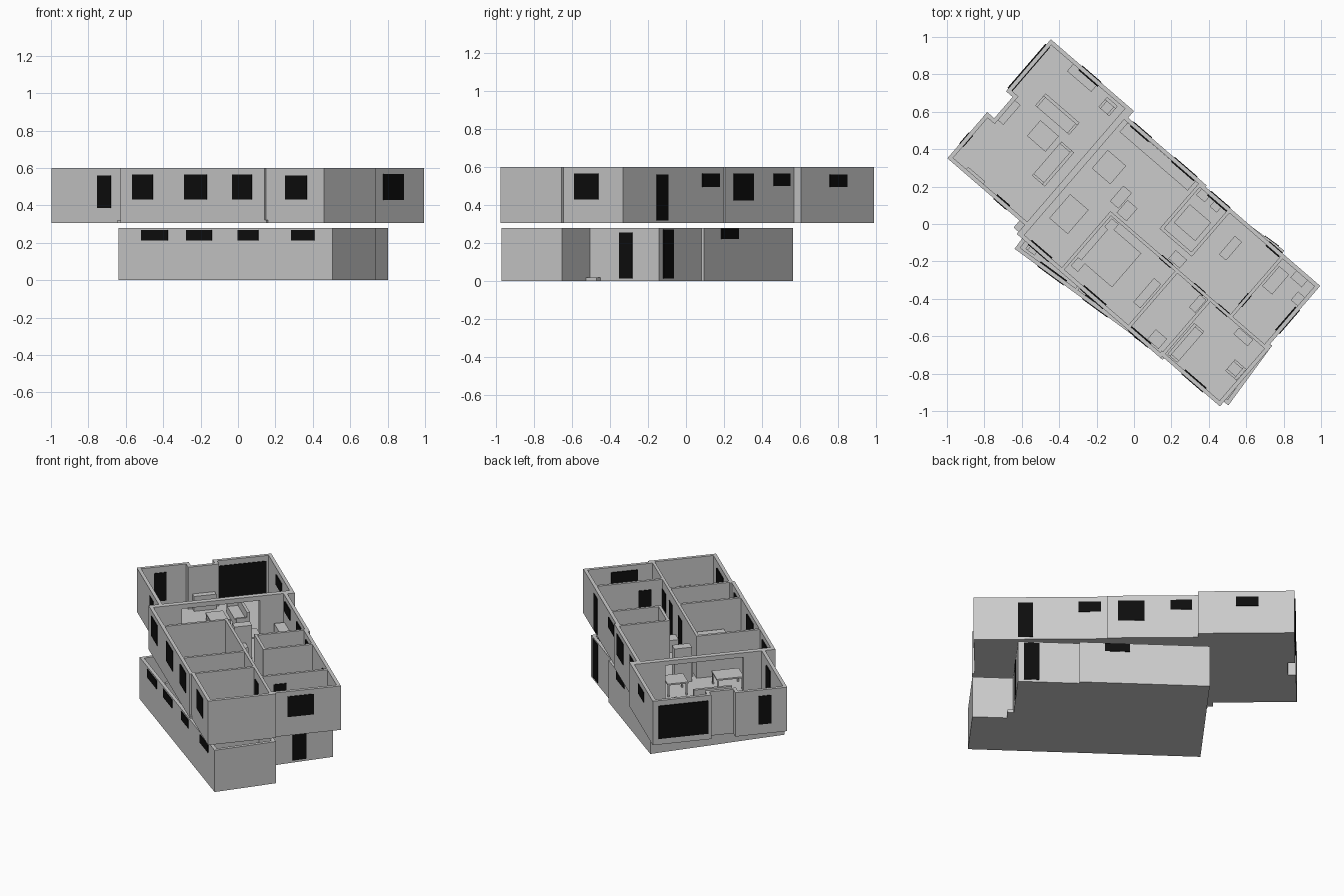
import bpy, bmesh, math
from mathutils import Vector, Matrix

if "Cube" in bpy.data.objects:
    bpy.data.objects.remove(bpy.data.objects["Cube"])

UP, LOW = math.radians(-40.8), math.radians(-36.2)   # plan rotation of each storey
black = bpy.data.materials.new("dark_glass")
black.diffuse_color = (0.004, 0.004, 0.004, 1)
black.use_nodes = True
black.node_tree.nodes["Principled BSDF"].inputs["Base Color"].default_value = black.diffuse_color


def finish(name, bm, ang, mat=None):
    bm.transform(Matrix.Rotation(ang, 4, 'Z'))
    bmesh.ops.recalc_face_normals(bm, faces=bm.faces)
    me = bpy.data.meshes.new(name)
    bm.to_mesh(me)
    bm.free()
    ob = bpy.data.objects.new(name, me)
    bpy.context.collection.objects.link(ob)
    if mat:
        me.materials.append(mat)
    return ob


def add_box(bm, s0, s1, t0, t1, z0, z1):
    m = Matrix.Translation(((s0+s1)/2, (t0+t1)/2, (z0+z1)/2)) @ Matrix.Diagonal((s1-s0, t1-t0, z1-z0, 1))
    bmesh.ops.create_cube(bm, size=1, matrix=m)


def boxes(name, ang, items, mat=None):
    bm = bmesh.new()
    for b in items:
        add_box(bm, *b)
    return finish(name, bm, ang, mat)


def slab(name, ang, pts, z0, z1):
    bm = bmesh.new()
    f = bm.faces.new([bm.verts.new((x, y, z0)) for x, y in pts])
    r = bmesh.ops.extrude_face_region(bm, geom=[f])
    bmesh.ops.translate(bm, vec=(0, 0, z1-z0), verts=[v for v in r['geom'] if isinstance(v, bmesh.types.BMVert)])
    finish(name, bm, ang)


def ring_wall(name, ang, pts, z0, z1, th):
    # mitred wall following a counter-clockwise outline
    P = [Vector(p) for p in pts]
    n = len(P)
    bm = bmesh.new()
    cols = []
    for i in range(n):
        d0, d1 = (P[i]-P[i-1]).normalized(), (P[(i+1) % n]-P[i]).normalized()
        n0, n1 = Vector((-d0.y, d0.x)), Vector((-d1.y, d1.x))
        q = P[i] + (n0+n1) * th / (1 + n0.dot(n1))
        cols.append([bm.verts.new((*c, z)) for c, z in ((P[i], z0), (P[i], z1), (q, z1), (q, z0))])
    for i in range(n):
        a, b = cols[i], cols[(i+1) % n]
        for k in range(4):
            bm.faces.new((a[k], b[k], b[(k+1) % 4], a[(k+1) % 4]))
    finish(name, bm, ang)


def panes(name, ang, items, th=0.025):
    # each: wall side, wall position, world range (x for front, y otherwise), z range
    c, s = math.cos(ang), -math.sin(ang)
    out = []
    for side, pos, a, b, z0, z1 in items:
        if side == 'front':
            r = [(w - s*pos)/c for w in (a, b)]
            out.append((r[0], r[1], pos-.004, pos+th+.004, z0, z1))
        elif side == 'back':
            r = [(c*pos - w)/s for w in (b, a)]
            out.append((r[0], r[1], pos-th-.004, pos+.004, z0, z1))
        else:
            r = [(w + s*pos)/c for w in (a, b)]
            out.append((pos-th-.004, pos+.004, r[0], r[1], z0, z1))
    boxes(name, ang, out, black)


# lower storey shell
low = [(-.437, -.484), (.98, -.484), (.98, -.089), (.732, -.089), (.732, .36),
       (.356, .36), (.356, .378), (-.437, .378)]
slab("lower_floor", LOW, low, 0, .012)
ring_wall("lower_walls", LOW, low, 0, .28, .022)
boxes("porch_step", LOW, [(.732, .77, -.089, -.02, 0, .02)])
boxes("lower_partitions", LOW, [
    (-.42, .72, -.06, -.042, .012, .28), (-.05, -.032, -.47, -.06, .012, .28),
    (.33, .348, -.47, -.06, .012, .28), (.33, .348, -.05, .36, .012, .28),
    (.70, .718, -.47, -.06, .012, .28)])
panes("lower_windows", LOW, [
    ('front', -.484, x0, x1, .212, .268)
    for x0, x1 in ((-.515, -.375), (-.275, -.14), (0, .11), (.285, .41))] + [
    ('back', .378, .185, .275, .222, .276)])
panes("lower_doors", LOW, [('end', .732, -.35, -.28, .015, .255), ('back', .36, -.12, -.065, .015, .272)])
boxes("lower_corner_chair", LOW, [(-.39, -.33, -.45, -.39, .012, .06), (-.39, -.375, -.45, -.39, .06, .11)])

# upper storey shell
up = [(-.985, -.386), (-.44, -.386), (-.44, -.45), (.577, -.45), (.577, -.438), (.985, -.438),
      (.985, -.012), (.97, -.012), (.97, .40), (.16, .40), (.16, .41), (-.395, .41),
      (-.395, .457), (-.982, .457), (-.982, .09), (-.935, .09), (-.935, -.06), (-.985, -.06)]
B, T = .318, .60
slab("upper_floor", UP, up, .305, B)
ring_wall("upper_walls", UP, up, .305, T, .022)
boxes("floor_edges", UP, [(-.475, -.43, -.435, -.37, .305, .322), (.57, .59, -.45, -.43, .305, .322)])
boxes("upper_partitions", UP, [
    (-.44, -.405, -.43, -.25, B, T), (-.44, -.405, .24, .44, B, T), (-.44, -.405, -.25, .24, .57, T),
    (-.13, .97, -.048, -.03, B, T),
    (-.14, -.122, -.43, -.03, B, T), (.33, .348, -.43, -.03, B, T), (.563, .581, -.43, -.03, B, T),
    (.12, .138, .07, .39, B, T), (.33, .348, .07, .39, B, T), (.13, .34, .07, .088, B, T),
    (.706, .724, -.03, .39, B, T)])
panes("upper_windows", UP, [
    ('front', -.386, -.75, -.68, .385, .56)] + [
    ('front', -.45, x0, x1, .432, .565)
    for x0, x1 in ((-.565, -.455), (-.285, -.165), (-.03, .075))] + [
    ('front', -.438, .255, .37, .432, .56), ('end', .97, -.585, -.46, .43, .567),
    ('back', .40, .085, .175, .495, .565), ('back', .41, .25, .355, .425, .565),
    ('back', .41, .46, .545, .50, .567), ('back', .457, .755, .845, .495, .56)])
panes("upper_back_door", UP, [('back', .40, -.155, -.095, .32, .56)])
boxes("left_end_glazing", UP, [(-.988, -.956, .11, .42, .345, .565), (-.989, -.959, -.285, -.205, .37, .56)], black)
boxes("inner_doors", UP, [(s, s+.08, -.052, -.026, B, .54) for s in (.22, .45, .62)]
      + [(.702, .728, .04, .12, B, .54)], black)


# furniture
def sofa(name, s, t, w, d, along_t=False, flip=1, h=.10):
    bm = bmesh.new()
    add_box(bm, -w/2, w/2, -d/2, d/2, B, B+h*.45)
    add_box(bm, -w/2, w/2, d/2-.018, d/2, B, B+h)
    for k in (-1, 1):
        add_box(bm, k*(w/2-.007)-.007, k*(w/2-.007)+.007, -d/2, d/2, B, B+h*.65)
    bm.transform(Matrix.Translation((s, t, 0)) @ Matrix.Rotation((math.pi/2 if along_t else 0) + (0 if flip > 0 else math.pi), 4, 'Z'))
    finish(name, bm, UP)


def table(name, s, t, w, d, h):
    items = [(s-w/2, s+w/2, t-d/2, t+d/2, B+h-.01, B+h)]
    for i in (-1, 1):
        for j in (-1, 1):
            x, y = s+i*(w/2-.008), t+j*(d/2-.008)
            items.append((x-.005, x+.005, y-.005, y+.005, B, B+h))
    boxes(name, UP, items)


def block(name, s, t, w, d, h):
    boxes(name, UP, [(s-w/2, s+w/2, t-d/2, t+d/2, B, B+h)])


sofa("lounge_sofa_a", -.694, .177, .24, .085)
sofa("lounge_sofa_b", -.537, -.04, .24, .09, True, -1)
sofa("lounge_chair", -.515, .385, .075, .07)
sofa("study_sofa", .625, -.30, .22, .07, True)
sofa("study_chair", .922, -.235, .08, .08, True, -1)
table("coffee_table", -.676, .038, .13, .11, .05)
table("dining_table", -.298, -.187, .13, .17, .085)
table("kitchen_table", -.30, .143, .13, .13, .09)
table("desk", .77, .267, .07, .14, .09)
for name, s, t, w, d, h in [
        ("lounge_cabinet", -.72, .41, .17, .05, .07), ("fireplace", -.895, .015, .04, .14, .10),
        ("window_bench", -.81, -.358, .12, .02, .04), ("kitchen_counter", -.14, .355, .48, .065, .10),
        ("tall_cupboard", -.147, .063, .06, .11, .23), ("low_cupboard", -.075, .03, .07, .09, .12),
        ("bed", .022, -.213, .22, .24, .06), ("nightstand_a", -.085, -.36, .05, .06, .06),
        ("nightstand_b", -.085, -.085, .05, .06, .06), ("dresser", .295, -.234, .05, .17, .09),
        ("wardrobe", .496, -.385, .08, .07, .12), ("hall_cabinet", .30, .01, .08, .06, .08),
        ("bookcase", .536, -.10, .045, .09, .15), ("study_table", .837, -.075, .10, .045, .08),
        ("bathtub", .232, .21, .15, .13, .07), ("washstand", .18, .36, .06, .05, .10),
        ("toilet", .27, .36, .05, .05, .06), ("side_cabinet", .475, .239, .05, .13, .09),
        ("corner_cabinet_a", .925, .27, .05, .06, .10), ("corner_cabinet_b", .86, .355, .08, .05, .08)]:
    block(name, s, t, w, d, h)
